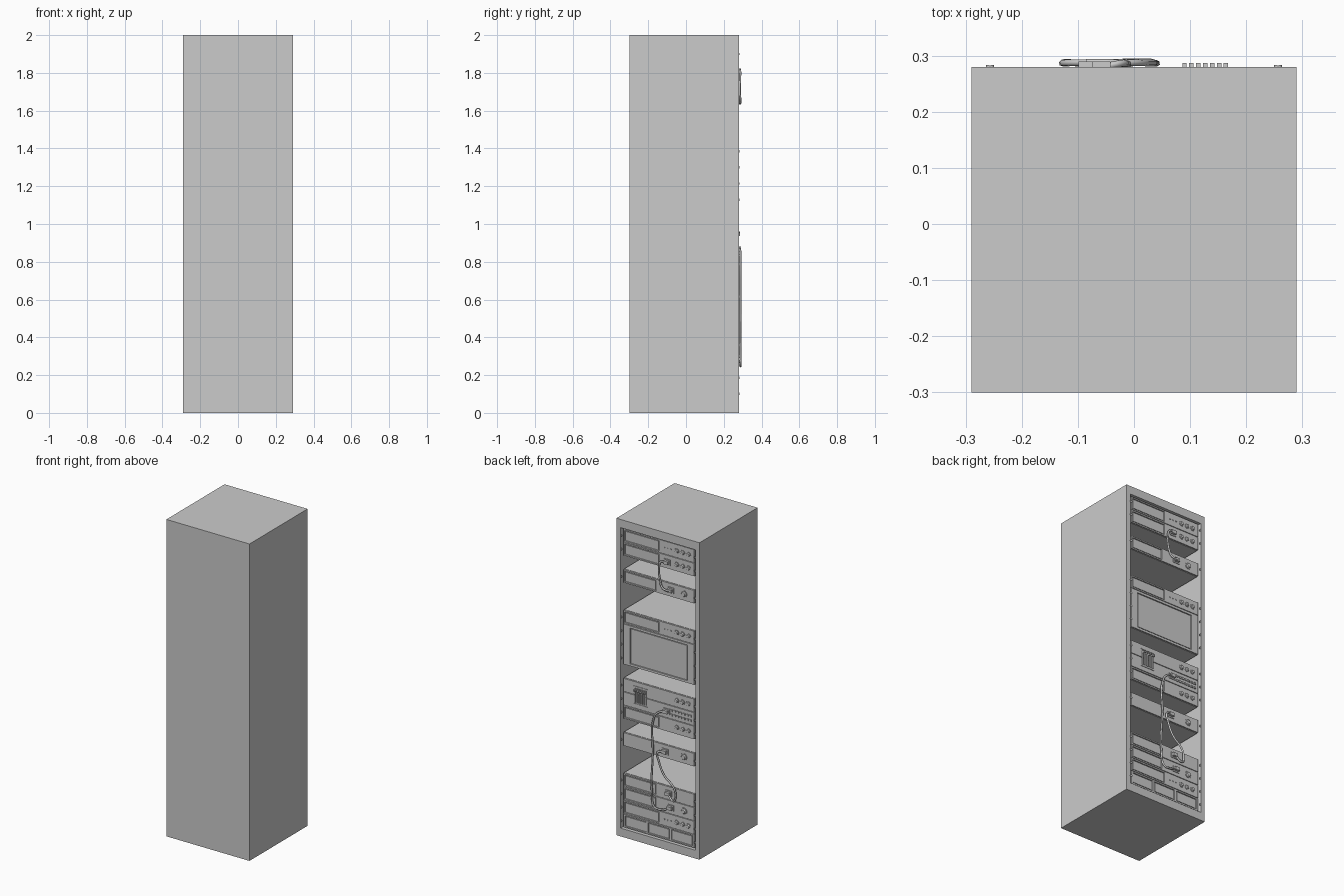
import bpy, bmesh, math
from mathutils import Vector

if "Cube" in bpy.data.objects:
    bpy.data.objects.remove(bpy.data.objects["Cube"])

P = 0.0857            # rack slot pitch
W = 0.247             # half width of a unit
FACE = 0.271          # y of the unit front plates


def zc(i, n=1):
    """Centre height of slot i (0 = top) for a unit n slots tall."""
    return 1.9 - P * (i + (n - 1) / 2)


def finish(bm, name):
    me = bpy.data.meshes.new(name)
    bmesh.ops.recalc_face_normals(bm, faces=bm.faces)
    bm.to_mesh(me)
    bm.free()
    ob = bpy.data.objects.new(name, me)
    bpy.context.collection.objects.link(ob)
    return ob


def add_box(bm, x0, x1, y0, y1, z0, z1):
    vs = bmesh.ops.create_cube(bm, size=1)["verts"]
    for v in vs:
        v.co = Vector((x0 if v.co.x < 0 else x1, y0 if v.co.y < 0 else y1,
                       z0 if v.co.z < 0 else z1))


def add_disc(bm, x, z, y0, y1, r, r2=None, n=16):
    """Cylinder or cone along y."""
    r2 = r if r2 is None else r2
    a = [2 * math.pi * k / n for k in range(n)]
    lo = [bm.verts.new((x + r * math.cos(t), y0, z + r * math.sin(t))) for t in a]
    hi = [bm.verts.new((x + r2 * math.cos(t), y1, z + r2 * math.sin(t))) for t in a]
    bm.faces.new(lo)
    bm.faces.new(hi)
    for k in range(n):
        j = (k + 1) % n
        bm.faces.new((lo[k], lo[j], hi[j], hi[k]))


# Cabinet shell, hollow and open at the +y side
bm = bmesh.new()
add_box(bm, -0.29, 0.29, -0.30, 0.28, 0, 2)
bm.faces.ensure_lookup_table()
bm.normal_update()
front = max(bm.faces, key=lambda f: f.calc_center_median().y)
bmesh.ops.inset_region(bm, faces=[front], thickness=0.041)
for v in front.verts:
    v.co.z = 0.052 if v.co.z < 1 else 1.948
ret = bmesh.ops.extrude_face_region(bm, geom=[front])
for v in [g for g in ret["geom"] if isinstance(g, bmesh.types.BMVert)]:
    v.co.y = -0.27
if front.is_valid:
    bmesh.ops.delete(bm, geom=[front], context="FACES_ONLY")
finish(bm, "cabinet")


def unit(name, i, n=1, windows=(), mz=0.010, bezel=True):
    """Deep housing plus a front plate pierced by windows (x ranges)."""
    c, h = zc(i, n), P * n / 2
    bm = bmesh.new()
    add_box(bm, -W, W, -0.265, FACE - 0.008, c - h, c + h)
    t = h - 0.002
    if not windows:
        add_box(bm, -W, W, FACE - 0.008, FACE, c - t, c + t)
    else:
        add_box(bm, -W, W, FACE - 0.008, FACE, c + h - mz, c + t)
        add_box(bm, -W, W, FACE - 0.008, FACE, c - t, c - h + mz)
        x = -W
        for a, b in sorted(windows) + [(W, W)]:
            add_box(bm, x, a, FACE - 0.008, FACE, c - h + mz, c + h - mz)
            x = b
        # raised pane inside each window
        for a, b in windows if bezel else ():
            add_box(bm, a + 0.005, b - 0.005, FACE - 0.008, FACE - 0.003,
                    c - h + mz + 0.005, c + h - mz - 0.005)
    finish(bm, name)
    used.extend(range(i, i + n))


def knobs(i, xs, r=0.016):
    bm = bmesh.new()
    for x in xs:
        add_disc(bm, x, zc(i), FACE, FACE + 0.003, r)
        add_disc(bm, x, zc(i), FACE + 0.003, FACE + 0.009, r * 0.75, r * 0.55)
    ob = finish(bm, f"knobs_{i}")
    bpy.context.view_layer.objects.active = ob
    ob.select_set(True)
    bpy.ops.object.shade_smooth_by_angle()
    ob.select_set(False)


def lights(i, xs):
    bm = bmesh.new()
    for x in xs:
        add_disc(bm, x, zc(i), FACE, FACE + 0.004, 0.004, n=8)
    finish(bm, f"indicator_lights_{i}")


used = []
TRIPLE = (-0.125, -0.166, -0.207)
SCREEN = [(0.0, 0.238)]

# Units with a small display and three knobs
for i in (0, 1, 6, 13, 20):
    unit(f"display_unit_{i}", i, 1, SCREEN)
    knobs(i, TRIPLE)
for i in (0, 6, 20):
    lights(i, (-0.04, -0.062, -0.084))

# Units with a display and one large knob
for i in (3, 18, 19):
    unit(f"cable_unit_{i}", i, 1, [(0.02, 0.238)])
unit("cable_unit_15", 15)
for i in (3, 15, 19):
    knobs(i, (-0.175,), 0.022)

# Large monitor
unit("monitor", 7, 3, [(-0.2, 0.2)], 0.016, True)

# Slider unit, button unit and bottom drawers
unit("slider_unit", 11)
knobs(11, TRIPLE)
unit("button_unit", 12)
unit("drawer_unit", 21, 1, [(0.088, 0.236), (-0.074, 0.074), (-0.236, -0.088)])

# Slider bank: seven tracks with handles
bm = bmesh.new()
zm = zc(11, 2)
for k in range(7):
    x = 0.09 + 0.0123 * k
    add_box(bm, x - 0.003, x + 0.003, FACE, FACE + 0.006, zm - 0.045, zm + 0.045)
    z = zm + (0.035, 0.03, 0.036, 0.028, 0.034, 0.038, 0.032)[k]
    add_box(bm, x - 0.004, x + 0.004, FACE, 0.287, z - 0.006, z + 0.006)
for s in (-1, 1):
    add_box(bm, 0.08, 0.175, FACE, FACE + 0.003, zm + s * 0.055 - 0.002, zm + s * 0.055 + 0.002)
finish(bm, "slider_bank")

# Two rows of push buttons
bm = bmesh.new()
for k in range(7):
    for s in (-1, 1):
        x, z = -0.09 - 0.022 * k, zc(12) + s * 0.014
        add_box(bm, x - 0.007, x + 0.007, FACE, FACE + 0.006, z - 0.006, z + 0.006)
finish(bm, "push_buttons")

# Slotted screws on both rails: two half discs each
bm = bmesh.new()
for i in used:
    for sx in (-1, 1):
        for side in (-1, 1):
            rings = []
            for y in (0.279, 0.2835):
                rings.append([bm.verts.new((sx * 0.2565 + side * (0.0012 + 0.006 * math.sin(t)), y,
                                            zc(i) + 0.0065 * math.cos(t)))
                              for t in [math.pi * k / 6 for k in range(7)]])
            lo, hi = rings
            bm.faces.new(lo)
            bm.faces.new(hi)
            for k in range(7):
                j = (k + 1) % 7
                bm.faces.new((lo[k], lo[j], hi[j], hi[k]))
finish(bm, "rail_screws")

# Patch cables with a socket and plug at each end
paths = {
    "short_cable": [(-0.06, 0.279, 1.814), (-0.025, 0.286, 1.812), (-0.012, 0.286, 1.77),
                    (-0.018, 0.285, 1.70), (-0.04, 0.288, 1.648), (-0.085, 0.288, 1.643)],
    "long_cable": [(-0.055, 0.279, 0.871), (-0.01, 0.287, 0.858), (0.022, 0.287, 0.82),
                   (0.03, 0.287, 0.60), (0.036, 0.287, 0.32), (0.02, 0.289, 0.255),
                   (-0.03, 0.288, 0.25), (-0.085, 0.281, 0.27)],
    "middle_cable": [(-0.045, 0.279, 0.614), (-0.003, 0.287, 0.605), (-0.012, 0.288, 0.55),
                     (-0.05, 0.288, 0.47), (-0.115, 0.287, 0.41), (-0.127, 0.287, 0.35),
                     (-0.115, 0.288, 0.325), (-0.07, 0.281, 0.357)],
}
for name, pts in paths.items():
    cu = bpy.data.curves.new(name, "CURVE")
    cu.dimensions = "3D"
    cu.bevel_depth = 0.006
    cu.bevel_resolution = 1
    cu.resolution_u = 4
    cu.use_fill_caps = True
    sp = cu.splines.new("BEZIER")
    sp.bezier_points.add(len(pts) - 1)
    for bp, co in zip(sp.bezier_points, pts):
        bp.co = co
        bp.handle_left_type = bp.handle_right_type = "AUTO"
    bpy.context.collection.objects.link(bpy.data.objects.new(name, cu))
    bm = bmesh.new()
    for x, y, z in (pts[0], pts[-1]):
        add_box(bm, x - 0.022, x + 0.022, FACE, FACE + 0.004, z - 0.018, z + 0.018)
        add_box(bm, x - 0.014, x + 0.018, FACE + 0.004, 0.29, z - 0.010, z + 0.010)
    finish(bm, name + "_plugs")
